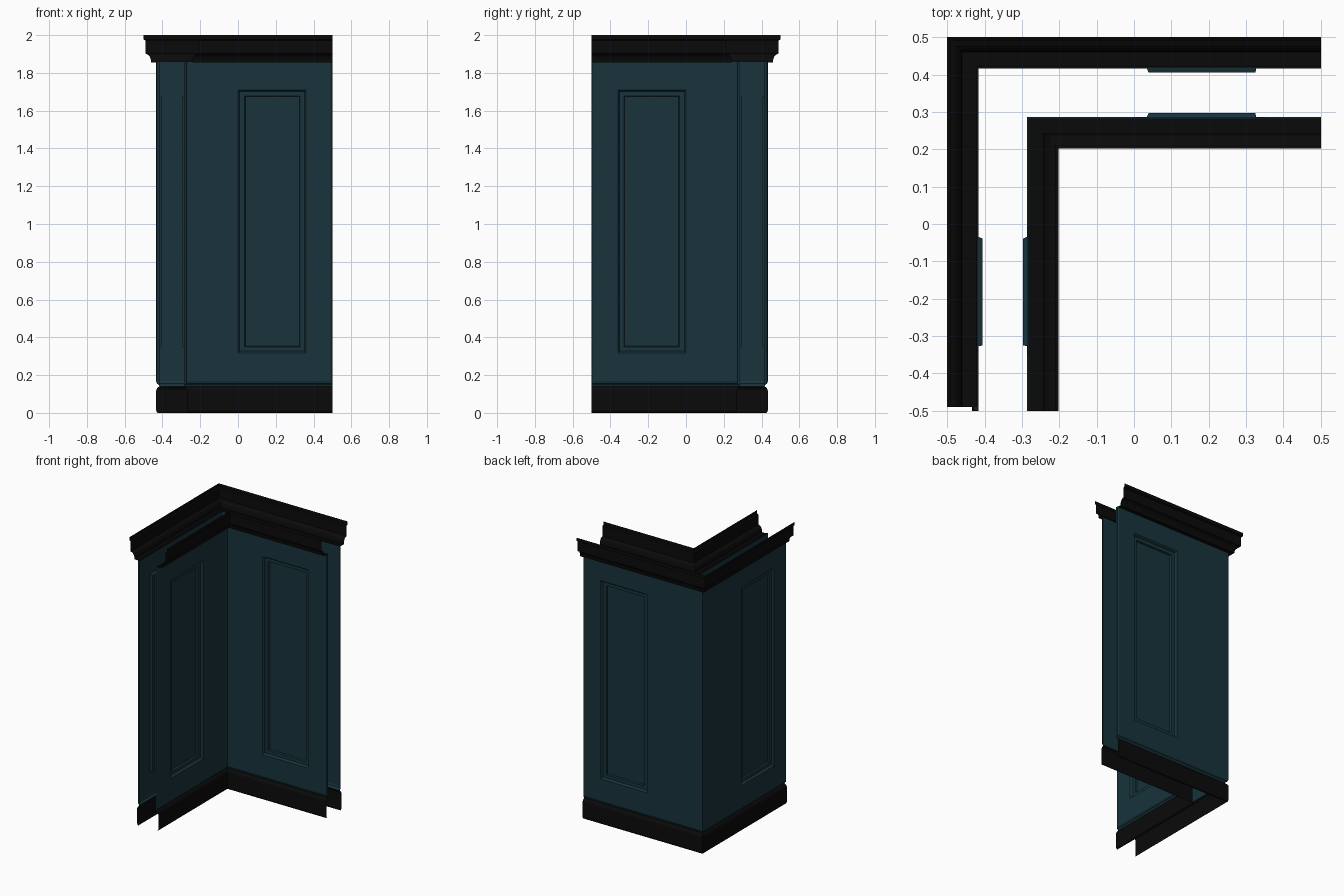
import bpy, bmesh
from mathutils import Vector

if "Cube" in bpy.data.objects:
    bpy.data.objects.remove(bpy.data.objects["Cube"])

END = 0.5            # far end of both legs of the L
TOP = 1.86           # wall top, tucked under the crown


def material(name, rgb):
    m = bpy.data.materials.new(name)
    m.diffuse_color = (*rgb, 1)
    m.use_nodes = True
    m.node_tree.nodes["Principled BSDF"].inputs["Base Color"].default_value = m.diffuse_color
    return m


TEAL = material("teal_paint", (0.009, 0.033, 0.044))
BLACK = material("black_trim", (0.003, 0.003, 0.003))


def finish(name, bm, mat, outward):
    """Weld, make normals face outward, and create the object."""
    bmesh.ops.remove_doubles(bm, verts=bm.verts, dist=1e-5)
    bmesh.ops.recalc_face_normals(bm, faces=bm.faces)
    total = sum((f.normal * f.calc_area() for f in bm.faces), Vector())
    if total.dot(outward) < 0:
        bmesh.ops.reverse_faces(bm, faces=bm.faces)
    me = bpy.data.meshes.new(name)
    bm.to_mesh(me)
    bm.free()
    me.materials.append(mat)
    ob = bpy.data.objects.new(name, me)
    bpy.context.collection.objects.link(ob)


def moulding(name, profile, base, s, left_end):
    """Sweep an open (depth, z) profile along the mitred L path."""
    bm = bmesh.new()
    rows = []
    for d, z in profile:
        p = base + s * d
        rows.append([bm.verts.new(c) for c in
                     ((-p, -left_end, z), (-p, p, z), (END, p, z))])
    for a, b in zip(rows, rows[1:]):
        for i in range(2):
            bm.faces.new((a[i], a[i + 1], b[i + 1], b[i]))
    finish(name, bm, BLACK, Vector((-s, s, 0)))


def wall(name, base, s):
    """Two sheet walls with rolled lower/end lips and a stepped panel recess."""
    bm = bmesh.new()

    # loops: (depth, near u or None for the mitre, far u, bottom z, top z)
    loops = [
        (0.000, None, 0.500, 0.140, TOP),
        (0.003, None, 0.500, 0.148, TOP),
        (0.013, None, 0.497, 0.155, TOP),
        (0.017, None, 0.489, 0.168, TOP),
        (0.017, 0.000, 0.360, 0.318, 1.710),
        (0.008, 0.007, 0.353, 0.325, 1.703),
        (0.001, 0.009, 0.351, 0.327, 1.701),
        (0.001, 0.034, 0.327, 0.350, 1.677),
        (-0.011, 0.039, 0.325, 0.353, 1.674),
    ]
    for swap in (False, True):
        rings = []
        for d, u0, u1, z0, z1 in loops:
            p = base + s * d
            if u0 is None:
                u0 = -p
            ring = []
            for u, z in ((u0, z0), (u1, z0), (u1, z1), (u0, z1)):
                ring.append(bm.verts.new((-p, -u, z) if swap else (u, p, z)))
            rings.append(ring)
        for k, (a, b) in enumerate(zip(rings, rings[1:])):
            # lips exist only along the bottom and the free end
            for i in (range(2) if k < 3 else range(4)):
                j = (i + 1) % 4
                bm.faces.new((a[i], a[j], b[j], b[i]))
        bm.faces.new(rings[-1])
    finish(name, bm, TEAL, Vector((-s, s, 0)))


BASEBOARD = [(0.008, 0.0), (0.014, 0.004), (0.017, 0.014), (0.017, 0.118),
             (0.014, 0.128), (0.008, 0.135), (0.0, 0.140)]
CROWN = [(0.004, 1.855), (0.044, 1.855), (0.046, 1.872), (0.052, 1.888),
         (0.061, 1.897), (0.074, 1.902), (0.074, 1.972), (0.084, 1.977),
         (0.084, 2.0)]

# outer side of the corner, then the inner side facing the other way
for side, base, s, crown_end in (("outer", 0.416, 1, 0.49),
                                 ("inner", 0.286, -1, 0.5)):
    wall(side + "_panelled_wall", base, s)
    moulding(side + "_baseboard", BASEBOARD, base, s, END)
    moulding(side + "_crown_moulding", CROWN, base, s, crown_end)
